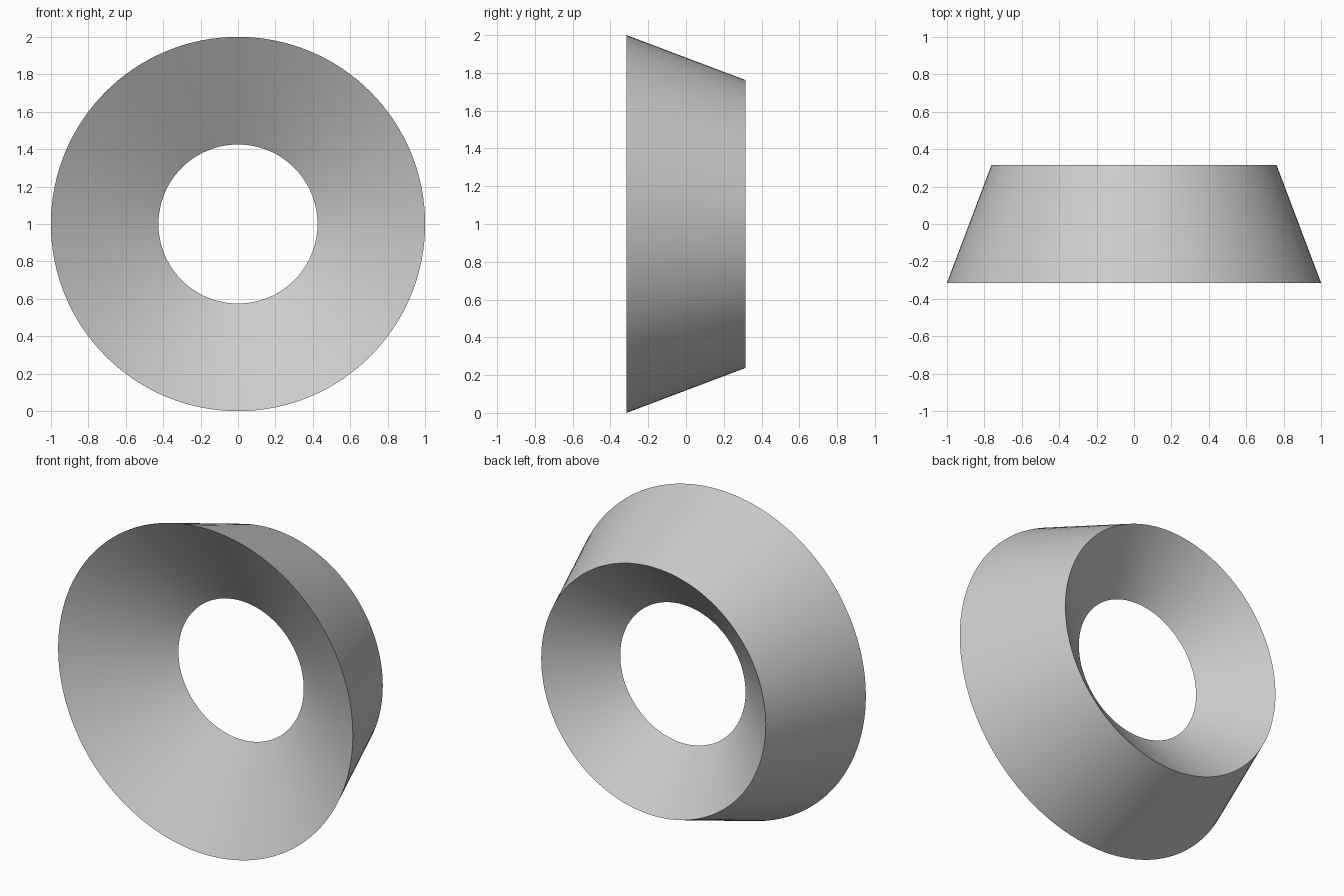
import bpy, bmesh, math
from mathutils import Vector

cube = bpy.data.objects.get("Cube")
if cube:
    bpy.data.objects.remove(cube, do_unlink=True)

SIDES = 128
CENTRE = Vector((0, 0, 1))

# Triangular cross-section: (radius, depth) of front rim, back rim and throat
section = [(1.0, -0.315), (0.762, 0.315), (0.425, 0.03)]

# Sweep the section once around the front-to-back axis
bm = bmesh.new()
verts = [bm.verts.new(CENTRE + Vector((0, y, r))) for r, y in section]
edges = [bm.edges.new((verts[i], verts[(i + 1) % 3])) for i in range(3)]
bmesh.ops.spin(bm, geom=verts + edges, cent=CENTRE, axis=(0, 1, 0),
               angle=math.tau, steps=SIDES, use_duplicate=False)
bmesh.ops.remove_doubles(bm, verts=bm.verts[:], dist=0.0005)
bmesh.ops.recalc_face_normals(bm, faces=bm.faces[:])

mesh = bpy.data.meshes.new("tapered_ring")
bm.to_mesh(mesh)
bm.free()
ring = bpy.data.objects.new("tapered_ring", mesh)
bpy.context.collection.objects.link(ring)

# Plain grey surface
grey = bpy.data.materials.new("light_grey")
grey.use_nodes = True
colour = (0.6, 0.6, 0.6, 1)
grey.diffuse_color = colour
grey.node_tree.nodes["Principled BSDF"].inputs["Base Color"].default_value = colour
mesh.materials.append(grey)

# Smooth cones with crisp rims
bpy.ops.object.select_all(action="DESELECT")
ring.select_set(True)
bpy.context.view_layer.objects.active = ring
bpy.ops.object.shade_smooth_by_angle(angle=math.radians(30))
